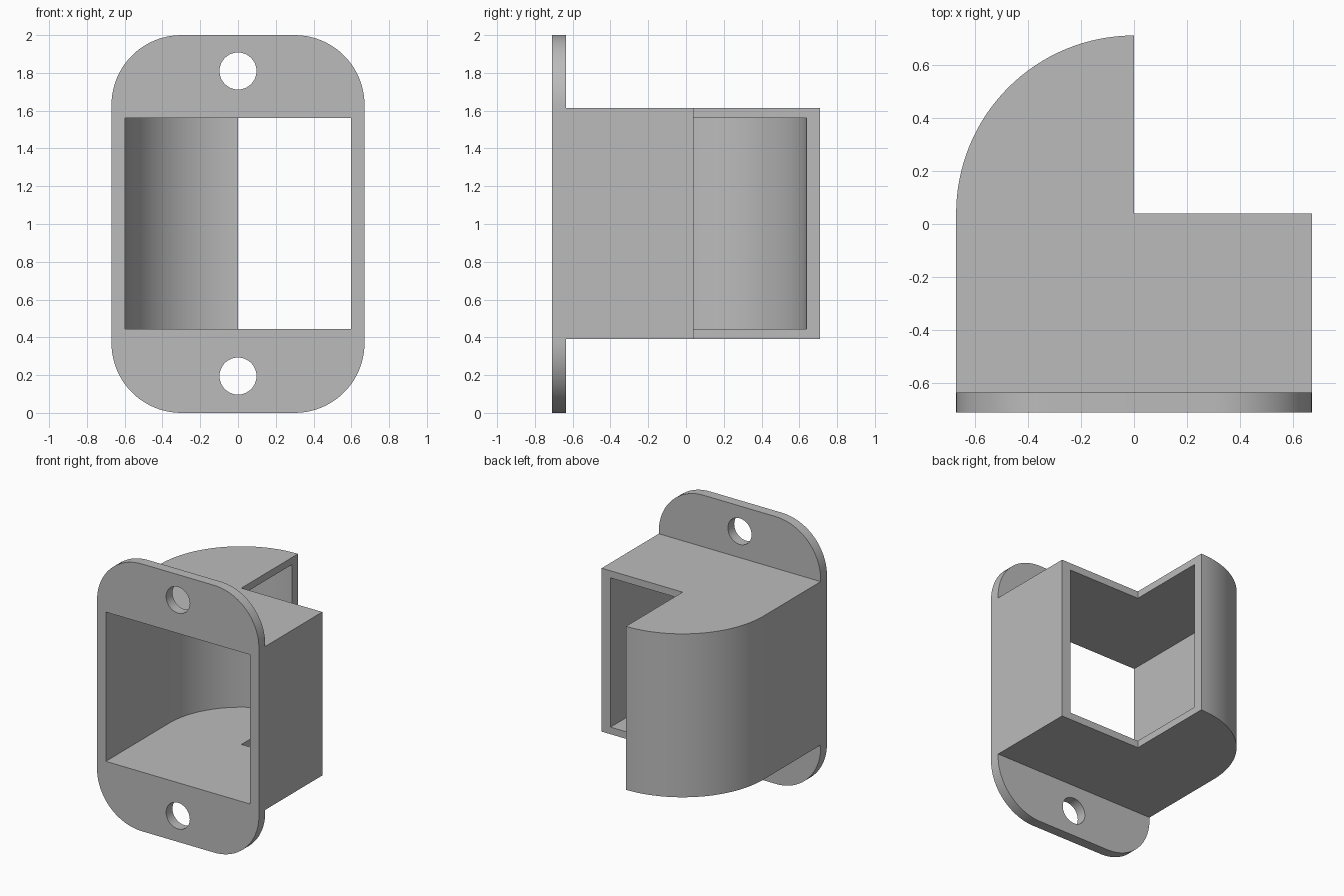
import bpy, bmesh
from math import sin, cos, pi, radians

cube = bpy.data.objects.get("Cube")
if cube:
    bpy.data.objects.remove(cube, do_unlink=True)

HALF_W, INNER_W = 0.67, 0.597
FRONT, BACK_OF_PLATE, NOTCH_Y = -0.71, -0.635, 0.04

grey = bpy.data.materials.new("plain grey")
grey.use_nodes = True
grey.diffuse_color = (0.5, 0.5, 0.5, 1)
grey.node_tree.nodes["Principled BSDF"].inputs["Base Color"].default_value = (0.5, 0.5, 0.5, 1)


def arc(cx, cy, r, start, end, steps):
    angles = [radians(start + (end - start) * i / steps) for i in range(steps + 1)]
    return [(cx + r * cos(a), cy + r * sin(a)) for a in angles]


def prism(name, points, low, high, upright=False):
    """Extrude a plan outline along z, or an upright x-z outline along y."""
    bm = bmesh.new()
    place = (lambda u, v: (u, low, v)) if upright else (lambda u, v: (u, v, low))
    face = bm.faces.new([bm.verts.new(place(u, v)) for u, v in points])
    moved = bmesh.ops.extrude_face_region(bm, geom=[face])["geom"]
    step = (0, high - low, 0) if upright else (0, 0, high - low)
    bmesh.ops.translate(bm, vec=step, verts=[g for g in moved if isinstance(g, bmesh.types.BMVert)])
    bmesh.ops.recalc_face_normals(bm, faces=bm.faces)
    mesh = bpy.data.meshes.new(name)
    bm.to_mesh(mesh)
    bm.free()
    mesh.materials.append(grey)
    obj = bpy.data.objects.new(name, mesh)
    bpy.context.collection.objects.link(obj)
    return obj


def combine(target, tool, operation):
    bpy.context.view_layer.objects.active = target
    mod = target.modifiers.new(operation.lower(), "BOOLEAN")
    mod.operation, mod.object, mod.solver = operation, tool, "EXACT"
    bpy.ops.object.modifier_apply(modifier=mod.name)
    bpy.data.objects.remove(tool, do_unlink=True)


# Housing with a quarter-round back corner and a square notch
outer = [(-HALF_W, FRONT), (HALF_W, FRONT), (HALF_W, NOTCH_Y), (0, NOTCH_Y)]
outer += arc(0, NOTCH_Y, HALF_W, 90, 180, 32)
housing = prism("elbow_housing", outer, 0.39, 1.613)

# Mounting plate with rounded corners
r = 0.37
plate = []
for cx, cz, start in ((1, 1, 0), (-1, 1, 90), (-1, -1, 180), (1, -1, 270)):
    plate += arc(cx * (HALF_W - r), 1 + cz * (1 - r), r, start, start + 90, 20)
combine(housing, prism("mounting_plate", plate, FRONT, BACK_OF_PLATE, True), "UNION")

# Passage open at the front and on both notch faces
passage = [(-INNER_W, -1), (INNER_W, -1), (INNER_W, 0.3), (0.2, 0.3), (0.2, NOTCH_Y + INNER_W)]
passage += arc(0, NOTCH_Y, INNER_W, 90, 180, 32)
combine(housing, prism("passage_cutter", passage, 0.443, 1.56), "DIFFERENCE")

# Screw holes
for z in (0.195, 1.81):
    hole = arc(0, z, 0.098, 0, 360, 40)[:-1]
    combine(housing, prism("hole_cutter", hole, -1, -0.5, True), "DIFFERENCE")

bpy.ops.object.select_all(action="DESELECT")
housing.select_set(True)
bpy.context.view_layer.objects.active = housing
bpy.ops.object.shade_smooth_by_angle(angle=radians(30))
